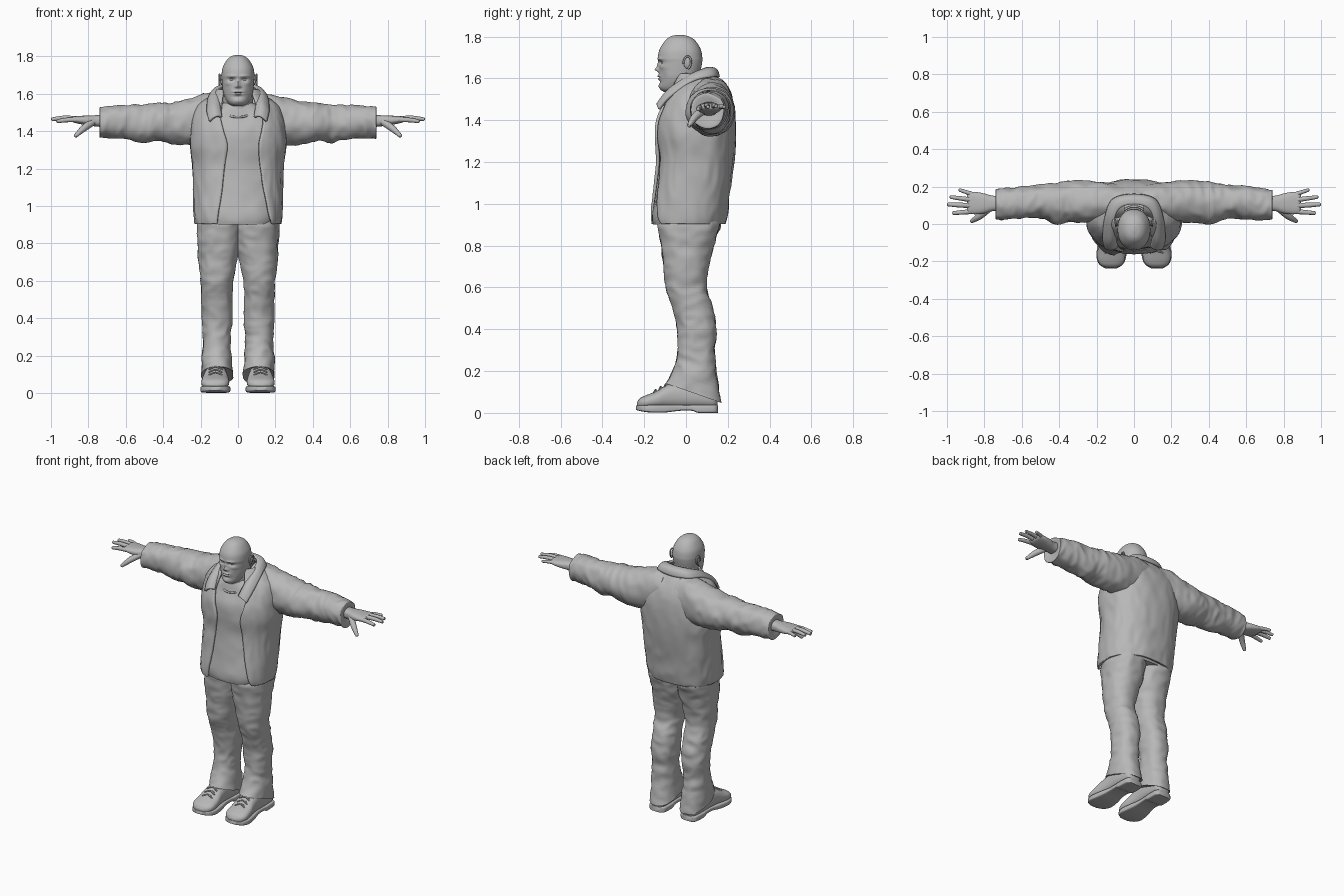
import bpy, bmesh, math
from mathutils import Vector, noise

TAU = 2 * math.pi
grey = bpy.data.materials.new("plain_grey")
grey.diffuse_color = (0.48, 0.48, 0.48, 1)


def smooth(rows, k):
    """Catmull-Rom interpolation of number rows, k steps per segment."""
    out, n = [], len(rows)
    for i in range(n - 1):
        quad = zip(rows[max(i - 1, 0)], rows[i], rows[i + 1], rows[min(i + 2, n - 1)])
        quad = list(quad)
        for j in range(k):
            t = j / k
            out.append(tuple(b + 0.5 * t * (c - a + t * (2 * a - 5 * b + 4 * c - d
                       + t * (3 * (b - c) + d - a))) for a, b, c, d in quad))
    return out + [tuple(rows[-1])]


def section(ra, rb, p=2.0, n=48, t0=0.0, t1=TAU, closed=True):
    """Superellipse outline starting at the -b side."""
    def sp(v):
        return math.copysign(abs(v) ** (2 / p), v)
    count = n if closed else n + 1
    return [(ra * sp(math.sin(t0 + (t1 - t0) * i / n)),
             -rb * sp(math.cos(t0 + (t1 - t0) * i / n))) for i in range(count)]


def crumple(rings, amp, freq):
    """Push ring points in and out to make soft cloth folds."""
    for ring in rings:
        mid = sum(ring, Vector()) / len(ring)
        for p in ring:
            q = Vector(p[a] * freq[a] for a in range(3))
            fold = 0.6 * noise.noise(q) + 0.5 - 1.3 * abs(noise.noise(q * 1.4 + Vector((7, 3, 5))))
            p += (p - mid).normalized() * amp * fold
    return rings


def loft(name, rings, closed=True, cap=True, thick=0.0):
    bm = bmesh.new()
    vs = [[bm.verts.new(p) for p in ring] for ring in rings]
    n = len(vs[0])
    for a, b in zip(vs, vs[1:]):
        for i in range(n if closed else n - 1):
            j = (i + 1) % n
            bm.faces.new((a[i], a[j], b[j], b[i]))
    if cap and closed:
        bm.faces.new(vs[0])
        bm.faces.new(vs[-1])
    bmesh.ops.recalc_face_normals(bm, faces=bm.faces[:])
    for f in bm.faces:
        f.smooth = True
    me = bpy.data.meshes.new(name)
    bm.to_mesh(me)
    bm.free()
    me.set_sharp_from_angle(angle=math.radians(55))
    me.materials.append(grey)
    ob = bpy.data.objects.new(name, me)
    bpy.context.scene.collection.objects.link(ob)
    if thick:
        mod = ob.modifiers.new("thickness", 'SOLIDIFY')
        mod.thickness = thick
        mod.offset = 0
    return ob


def tube(name, pts, ref=(0, 0, 1), n=12, k=5, cap=True):
    """Round tube through rows of (x, y, z, radius)."""
    rows = smooth(pts, k)
    rings = []
    for i, r in enumerate(rows):
        d = Vector(rows[min(i + 1, len(rows) - 1)][:3]) - Vector(rows[max(i - 1, 0)][:3])
        d.normalize()
        u = Vector(ref).cross(d).normalized()
        v = d.cross(u)
        rings.append([Vector(r[:3]) + (u * math.cos(TAU * j / n) + v * math.sin(TAU * j / n))
                      * max(r[3], 0.0005) for j in range(n)])
    return loft(name, rings, cap=cap)


def finger(name, pts):
    """Tube whose last point becomes a rounded tip."""
    a, b = Vector(pts[-2][:3]), Vector(pts[-1][:3])
    r, d = pts[-1][3], (b - a).normalized()
    tips = [(*(b - d * r * (1 - math.sin(t))), r * math.cos(t)) for t in (0, 0.5, 0.95, 1.3, 1.55)]
    tube(name, list(pts[:-1]) + tips, k=4)


def upright(rows, k, p, n=64):
    """Rings from (z, half width, front y, back y)."""
    return [[Vector((a, (f + b) / 2 + c, z)) for a, c in section(rx, (b - f) / 2, p, n)]
            for z, rx, f, b in smooth(rows, k)]


def ball(name, loc, size):
    rings = [[Vector((loc[0] + a, loc[1] + b, loc[2] + size[2] * math.sin(t)))
              for a, b in section(size[0] * math.cos(t), size[1] * math.cos(t), 2, 24)]
             for t in (math.radians(-89 + 178 * i / 14) for i in range(15))]
    return loft(name, rings)


# Jacket body, open down the front: z, half width, front, back, opening edges
body = [(.905, .222, -.170, .180, -.11, .18), (.95, .228, -.172, .190, -.105, .165),
        (1.07, .230, -.153, .205, -.085, .14), (1.215, .235, -.137, .222, -.07, .12),
        (1.32, .250, -.142, .228, -.055, .11), (1.40, .245, -.138, .228, -.075, .125),
        (1.47, .235, -.110, .220, -.09, .13), (1.53, .210, -.080, .200, -.085, .10),
        (1.58, .150, -.055, .165, -.08, .08), (1.62, .105, -.040, .125, -.07, .07)]
P = 2.4
rings = []
for z, rx, f, b, xl, xr in smooth(body, 8):
    t0 = math.asin((xr / rx) ** (P / 2))
    t1 = TAU - math.asin((-xl / rx) ** (P / 2))
    rings.append([Vector((a, (f + b) / 2 + c, z))
                  for a, c in section(rx, (b - f) / 2, P, 90, t0, t1, False)])
loft("jacket_body", crumple(rings, .007, (12, 12, 5)), closed=False, thick=.014)

# Shirt under the jacket
shirt = [(z, rx - .013, f + .012, b - .016) for z, rx, f, b, _, _ in body[:7]]
shirt[0] = (.90, .2, -.155, .16)
shirt += [(1.52, .13, -.085, .14), (1.55, .085, -.07, .10)]
loft("shirt", crumple(upright(shirt, 8, P), .006, (12, 12, 5)))
tube("shirt_neckline", [(.088 * math.sin(t), -.004 - .098 * math.cos(t), 1.52 - .045 * math.cos(t), .006)
     for t in (TAU * i / 24 for i in range(25))], n=8, k=2)

# Folded collar: top edge and outer edge, back to front, mirrored
half = [(0, .105, 1.648, 0, .155, 1.605), (.075, .085, 1.642, .110, .130, 1.607),
        (.105, .020, 1.612, .152, .035, 1.587), (.100, -.065, 1.545, .163, -.078, 1.510),
        (.088, -.118, 1.475, .152, -.128, 1.452)]
full = [(-r[0], r[1], r[2], -r[3], r[4], r[5]) for r in half[:0:-1]] + half
rings = []
for r in smooth(full, 6):
    top, out = Vector(r[:3]), Vector(r[3:])
    rings.append([top.lerp(out, t) + Vector((0, 0, .014 * math.sin(math.pi * t)))
                  + Vector((0, -.012 * math.sin(math.pi * t), 0)) * (1 if top.y < 0 else -1)
                  * min(1, abs(top.y) * 15) for t in (i / 8 for i in range(9))])
loft("jacket_collar", rings, closed=False, thick=.014)

# Head: rings shaped by mirrored bumps (x, z, x spread, z spread, height)
head = [(1.535, .030, -.105, -.02), (1.545, .047, -.120, .01), (1.56, .060, -.127, .035),
        (1.585, .073, -.126, .05), (1.61, .080, -.130, .06), (1.64, .084, -.129, .07),
        (1.675, .087, -.130, .077), (1.70, .088, -.134, .078), (1.74, .082, -.126, .07),
        (1.78, .060, -.100, .045), (1.80, .036, -.075, .015), (1.808, .010, -.045, -.015)]
bumps = [(.034, 1.694, .024, .007, .006), (.033, 1.675, .017, .009, -.012),
         (0, 1.642, .011, .010, .019), (0, 1.662, .009, .016, .009),
         (.013, 1.637, .006, .006, .006), (0, 1.611, .024, .005, .008),
         (0, 1.604, .024, .003, -.005), (0, 1.597, .020, .005, .007),
         (0, 1.583, .020, .006, -.003), (0, 1.562, .022, .012, .004),
         (.055, 1.655, .018, .012, .005), (.055, 1.61, .015, .018, -.004)]
rings = upright(head, 10, 2.2, 110)
for ring in rings:
    for p in ring:
        if p.y < -.04:
            p.y -= sum(h * math.exp(-((abs(p.x) - x) / sx) ** 2 - ((p.z - z) / sz) ** 2)
                       for x, z, sx, sz, h in bumps)
loft("head", rings)
loft("neck", upright([(1.44, .075, -.07, .08), (1.50, .077, -.085, .08), (1.54, .08, -.085, .082),
                      (1.60, .078, -.088, .076), (1.64, .070, -.06, .07)], 4, 2))

leg = [(.95, -.02, .200, -.120, .160, 0), (.90, -.02, .218, -.130, .165, 0),
       (.80, -.012, .215, -.120, .132, 0), (.70, .010, .208, -.105, .108, 0),
       (.60, .028, .200, -.095, .098, 0), (.50, .032, .194, -.062, .128, 0),
       (.40, .032, .192, -.040, .143, 0), (.30, .040, .187, -.036, .137, .03),
       (.20, .038, .190, -.055, .145, .15), (.095, .025, .195, -.095, .165, .35)]
sleeve = [(.05, .120, 1.460, .090, .145), (.14, .118, 1.465, .100, .140),
          (.25, .120, 1.450, .110, .125), (.35, .118, 1.442, .108, .112),
          (.42, .111, 1.449, .107, .098), (.50, .120, 1.440, .087, .100),
          (.58, .115, 1.447, .085, .090), (.65, .110, 1.450, .083, .084),
          (.72, .105, 1.448, .080, .081), (.74, .105, 1.446, .076, .077),
          (.732, .107, 1.450, .035, .03)]
palm = [(.71, .110, 1.455, .040, .034), (.76, .110, 1.455, .042, .030), (.80, .110, 1.457, .053, .027),
        (.85, .112, 1.460, .060, .021), (.88, .113, 1.463, .056, .016), (.892, .113, 1.463, .046, .008)]
fingers = {"index": [(.85, .068, 1.460, .013), (.91, .063, 1.460, .0125), (.972, .058, 1.452, .010)],
           "middle": [(.85, .098, 1.466, .0135), (.93, .101, 1.470, .013), (1.0, .105, 1.463, .010)],
           "ring": [(.85, .127, 1.466, .013), (.92, .136, 1.471, .012), (.987, .145, 1.466, .0095)],
           "little": [(.84, .152, 1.460, .012), (.89, .168, 1.465, .011), (.938, .184, 1.463, .009)],
           "thumb": [(.775, .085, 1.450, .020), (.825, .042, 1.415, .018), (.873, .012, 1.370, .011)]}
# Shoe: y, half width, bottom, top
shoe = [(.150, .030, .03, .08), (.13, .053, .02, .12), (.05, .060, .02, .14), (-.03, .060, .02, .15),
        (-.09, .065, .02, .135), (-.14, .073, .02, .105), (-.19, .073, .02, .085),
        (-.22, .055, .022, .07), (-.235, .022, .03, .05)]
sole = [(.153, .036, .0, .036), (.135, .058, 0, .038), (.06, .062, 0, .038), (.03, .058, .010, .038),
        (-.03, .058, .010, .038), (-.10, .072, .002, .038), (-.17, .080, .002, .038),
        (-.215, .064, .008, .038), (-.238, .030, .014, .036)]

for side, s in (("left", 1), ("right", -1)):
    # Trouser leg with a slanted hem
    rings = []
    for z, xi, xo, f, b, shear in smooth(leg, 8):
        rings.append([Vector((s * ((xi + xo) / 2 + a), (f + b) / 2 + c, z - shear * c))
                      for a, c in section((xo - xi) / 2, (b - f) / 2, 2.3, 56)])
    crumple(rings, .008, (9, 9, 13))
    mid = sum(rings[-1], Vector()) / 56
    rings.append([mid + (p - mid) * .88 + Vector((0, 0, .004)) for p in rings[-1]])
    loft(side + "_trouser_leg", rings)

    # Sleeve, palm and fingers
    for name, rows, amp, p in (("_sleeve", sleeve, .010, 2.1), ("_palm", palm, 0, 2.5)):
        rings = [[Vector((s * x, cy + a, cz + b)) for a, b in section(ry, rz, p, 48)]
                 for x, cy, cz, ry, rz in smooth(rows, 7)]
        loft(side + name, crumple(rings, amp, (14, 8, 8)))
    for name, pts in fingers.items():
        finger(f"{side}_{name}_finger", [(s * x, y, z, r) for x, y, z, r in pts])

    # Shoe upper, sole and crossed laces
    for name, rows, p in (("_shoe", shoe, 2.4), ("_sole", sole, 6)):
        rings = [[Vector((s * (.118 - .02 * y + a), y, (lo + hi) / 2 + b))
                  for a, b in section(hw, (hi - lo) / 2, p, 40)]
                 for y, hw, lo, hi in smooth(rows, 5)]
        loft(side + name, rings)
    for i in range(3):
        y, z = -.145 + .025 * i, .104 + .015 * i
        for d in (-1, 1):
            tube(f"{side}_lace", [(s * .12 - .036, y - .009 * d, z - .008, .004),
                                  (s * .12, y, z + .006, .004),
                                  (s * .12 + .036, y + .009 * d, z - .008, .004)], n=8, k=4)

    # Eye and ear
    ball(side + "_eye", (s * .033, -.1045, 1.674), (.013, .012, .008))
    ball(side + "_ear", (s * .089, .006, 1.675), (.009, .017, .028))
    tube(side + "_ear_rim", [(s * (.096 + .004 * math.sin(t / 2)), .006 - .018 * math.cos(t),
         1.675 + .030 * math.sin(t) - .004 * math.cos(t), .0045)
        for t in (-.1 + 4.6 * i / 10 for i in range(11))], ref=(1, 0, 0), n=8, k=3)
